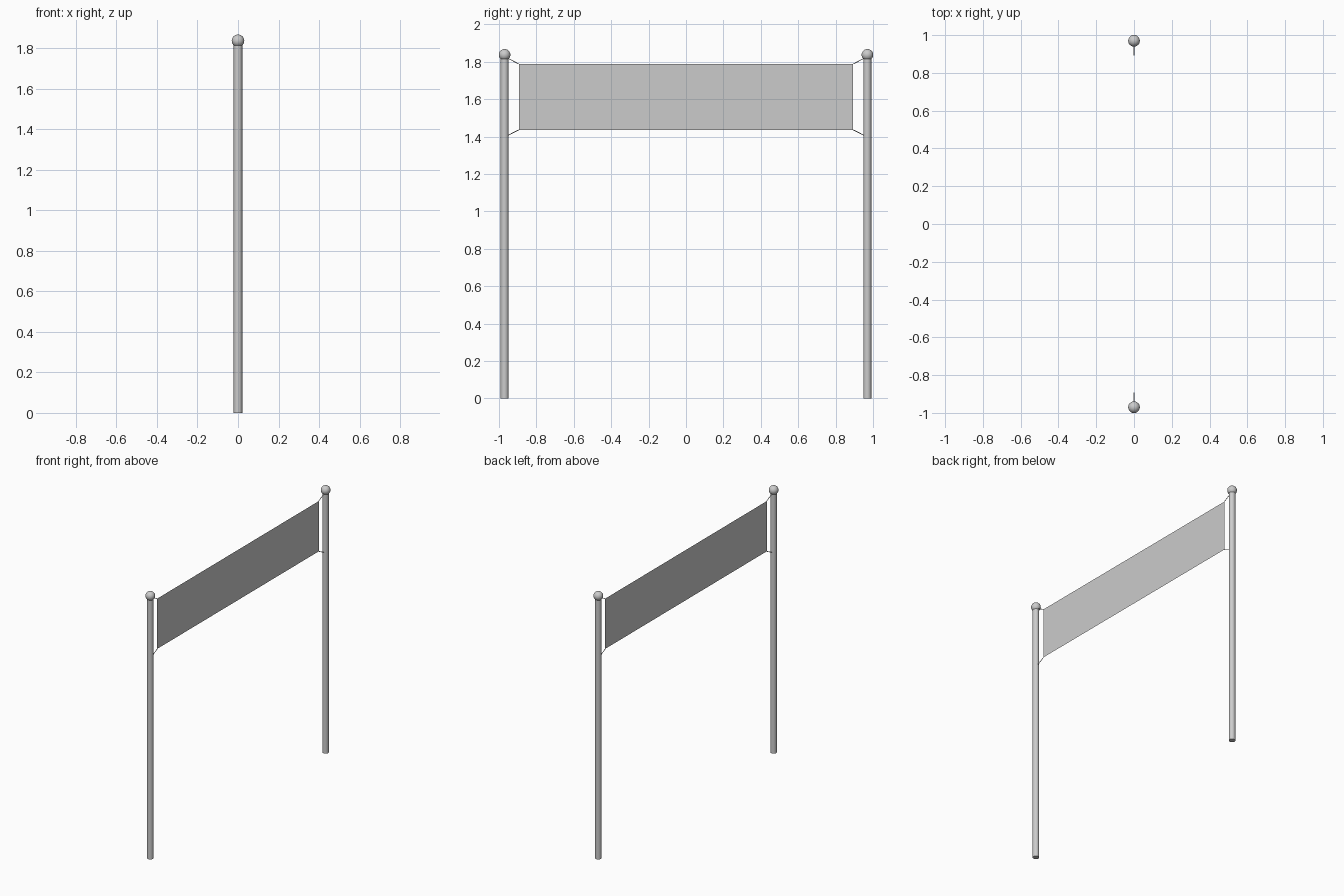
import bpy
from mathutils import Vector

if "Cube" in bpy.data.objects:
    bpy.data.objects.remove(bpy.data.objects["Cube"])

POST_Y, POST_R = 0.97, 0.021
BALL_Z, BALL_R = 1.837, 0.031
BAN_Y, BAN_TOP, BAN_BOT = 0.894, 1.788, 1.436


def finish(name, angle=0.7):
    ob = bpy.context.object
    ob.name = name
    bpy.ops.object.shade_smooth_by_angle(angle=angle)
    return ob


def rod(name, a, b, r, sides):
    a, b = Vector(a), Vector(b)
    d = b - a
    bpy.ops.mesh.primitive_cylinder_add(
        vertices=sides, radius=r, depth=d.length, location=(a + b) / 2,
        rotation=d.to_track_quat('Z', 'Y').to_euler())
    return finish(name)


for side, label in ((-1, "left"), (1, "right")):
    y = side * POST_Y
    # upright post
    rod(f"{label}_post", (0, y, 0), (0, y, BALL_Z - 0.01), POST_R, 24)
    # ball finial
    bpy.ops.mesh.primitive_uv_sphere_add(segments=24, ring_count=16,
                                         radius=BALL_R, location=(0, y, BALL_Z))
    finish(f"{label}_finial")
    # cords tying the banner corners to the post
    inner = side * (POST_Y - POST_R + 0.002)
    rod(f"{label}_upper_cord", (0, side * BAN_Y, BAN_TOP), (0, inner, 1.818), 0.002, 8)
    rod(f"{label}_lower_cord", (0, side * BAN_Y, BAN_BOT), (0, inner, 1.407), 0.002, 8)

# cloth banner, a single flat sheet
mesh = bpy.data.meshes.new("banner")
mesh.from_pydata([(0, -BAN_Y, BAN_BOT), (0, BAN_Y, BAN_BOT),
                  (0, BAN_Y, BAN_TOP), (0, -BAN_Y, BAN_TOP)], [], [(0, 1, 2, 3)])
banner = bpy.data.objects.new("banner", mesh)
bpy.context.collection.objects.link(banner)
